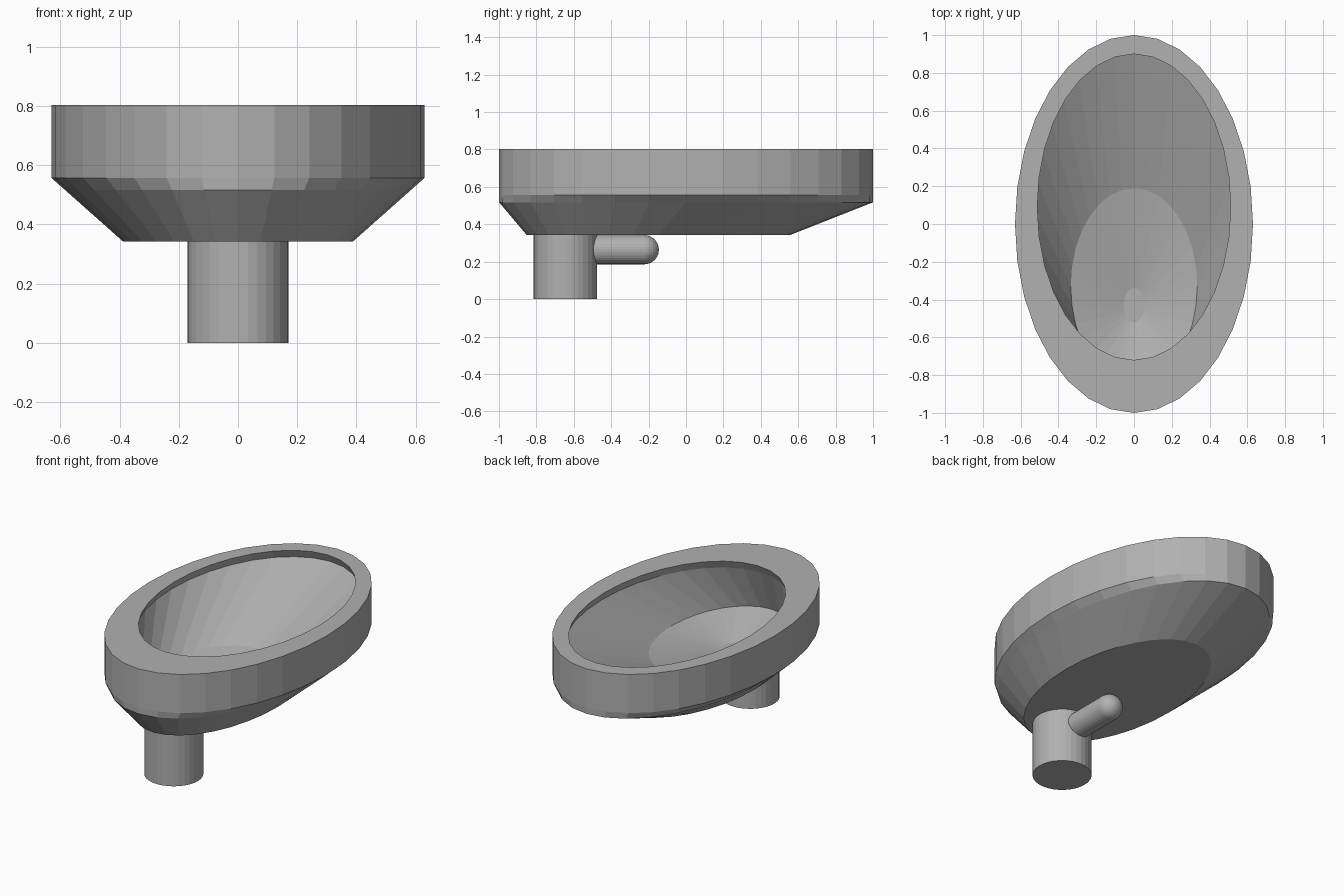
import bpy, bmesh, math
from mathutils import Matrix

if "Cube" in bpy.data.objects:
    bpy.data.objects.remove(bpy.data.objects["Cube"])

N = 32

# Dark grey ceramic
GREY = bpy.data.materials.new("dark_grey")
GREY.diffuse_color = (0.44, 0.44, 0.44, 1.0)
GREY.use_nodes = True
GREY.node_tree.nodes["Principled BSDF"].inputs["Base Color"].default_value = GREY.diffuse_color


def ellipse(rx, ry, cy, z):
    """Ring of points around an upright axis."""
    angles = [2 * math.pi * i / N for i in range(N)]
    return [(rx * math.cos(a), cy + ry * math.sin(a), z) for a in angles]


def loft(name, rings, matrix=None):
    """Skin successive rings and cap both ends."""
    bm = bmesh.new()
    loops = [[bm.verts.new(p) for p in ring] for ring in rings]
    for a, b in zip(loops, loops[1:]):
        for i in range(N):
            j = (i + 1) % N
            bm.faces.new((a[i], a[j], b[j], b[i]))
    bm.faces.new(loops[0])
    bm.faces.new(loops[-1])
    if matrix:
        bm.transform(matrix)
    bmesh.ops.recalc_face_normals(bm, faces=bm.faces)
    mesh = bpy.data.meshes.new(name)
    bm.to_mesh(mesh)
    bm.free()
    mesh.materials.append(GREY)
    obj = bpy.data.objects.new(name, mesh)
    bpy.context.collection.objects.link(obj)
    return obj


# Basin: underside, chamfer, outer wall, rim, undercut lip, bowl, floor and drain
loft("basin", [
    ellipse(0.388, 0.703, -0.148, 0.342),
    ellipse(0.585, 0.999, 0.0, 0.517),
    ellipse(0.63, 1.0, 0.0, 0.557),
    ellipse(0.63, 1.0, 0.0, 0.803),
    ellipse(0.512, 0.81, 0.09, 0.803),
    ellipse(0.532, 0.835, 0.09, 0.752),
    ellipse(0.335, 0.52, -0.33, 0.478),
    ellipse(0.055, 0.09, -0.43, 0.385),
])

# Pedestal post
loft("post", [ellipse(0.17, 0.17, -0.645, z) for z in (0.0, 0.342)])

# Side pipe with a rounded end, pointing towards the back
R, LENGTH = 0.078, 0.382
pipe_rings = [ellipse(R, R, 0, 0)]
for k in range(8):
    t = math.radians(k * 12.5)
    pipe_rings.append(ellipse(R * math.cos(t), R * math.cos(t), 0,
                              LENGTH + R * math.sin(t)))
loft("pipe", pipe_rings,
     Matrix.Translation((0, -0.605, 0.264)) @ Matrix.Rotation(-math.pi / 2, 4, 'X'))
